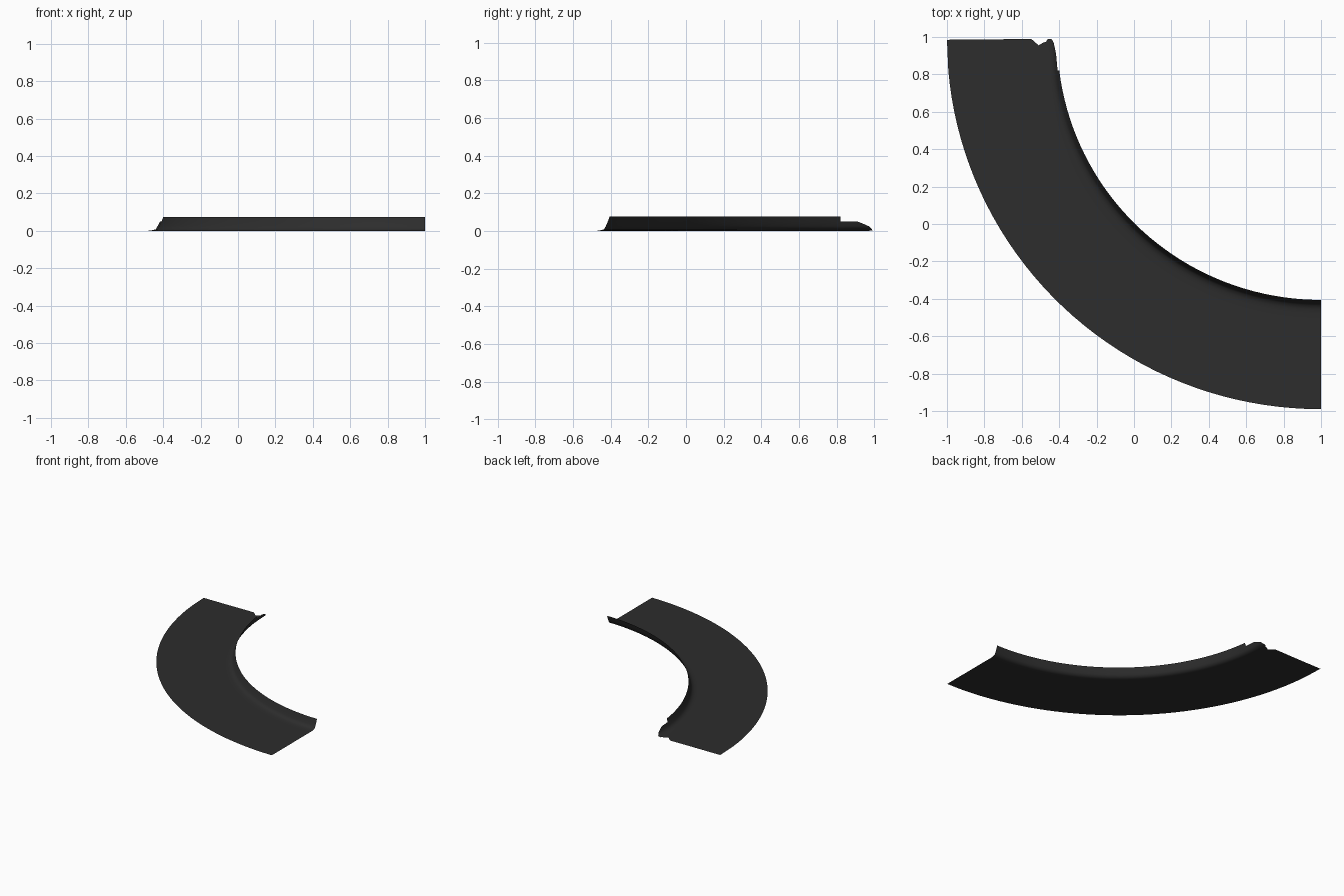
import bpy, bmesh, math

if "Cube" in bpy.data.objects:
    bpy.data.objects.remove(bpy.data.objects["Cube"])

CX, CY, SQUASH = 1.0, 0.99, 0.99
SEGMENTS = 40
# cross-section from outer edge to inner lip: radius, height, y of the ragged end
PROFILE = [(2.0, 0, .985), (1.75, 0, .987), (1.55, 0, .99), (1.51, 0, .955),
           (1.485, 0, .97), (1.47, .001, .975), (1.46, .003, .99),
           (1.44, .008, .988), (1.43, .025, .97), (1.424, .038, .94),
           (1.419, .05, .91), (1.41, .075, .82)]


def angle_at(r, y):
    return math.asin((CY - y) / (SQUASH * r))


def ring_point(r, z, a):
    return (CX - r * math.cos(a), CY - SQUASH * r * math.sin(a), z)


dark = bpy.data.materials.new("dark grey")
dark.diffuse_color = (0.026, 0.026, 0.026, 1)
dark.use_nodes = True
dark.node_tree.nodes["Principled BSDF"].inputs["Base Color"].default_value = dark.diffuse_color

# curved sheet: row 0 is the ragged end, row 1 is where the lip is full height
bm = bmesh.new()
rows = []
for i in range(SEGMENTS + 1):
    row = []
    for r, z, y_end in PROFILE:
        first = angle_at(r, .82)
        if i == 0:
            a = angle_at(r, y_end)
        else:
            a = first + (math.pi / 2 - first) * (i - 1) / (SEGMENTS - 1)
        row.append(bm.verts.new(ring_point(r, z, a)))
    rows.append(row)

last = len(PROFILE) - 2
for i in range(SEGMENTS):
    for j in range(last + 1):
        if i == 0 and j == last:      # top of the lip is broken off here
            continue
        bm.faces.new((rows[i][j], rows[i + 1][j], rows[i + 1][j + 1], rows[i][j + 1]))
bmesh.ops.delete(bm, geom=[v for v in bm.verts if not v.link_faces], context='VERTS')

mesh = bpy.data.meshes.new("curved_panel")
bm.to_mesh(mesh)
bm.free()
mesh.materials.append(dark)
panel = bpy.data.objects.new("curved_panel", mesh)
bpy.context.collection.objects.link(panel)
bpy.context.view_layer.objects.active = panel
panel.select_set(True)
bpy.ops.object.shade_smooth_by_angle(angle=math.radians(60))
